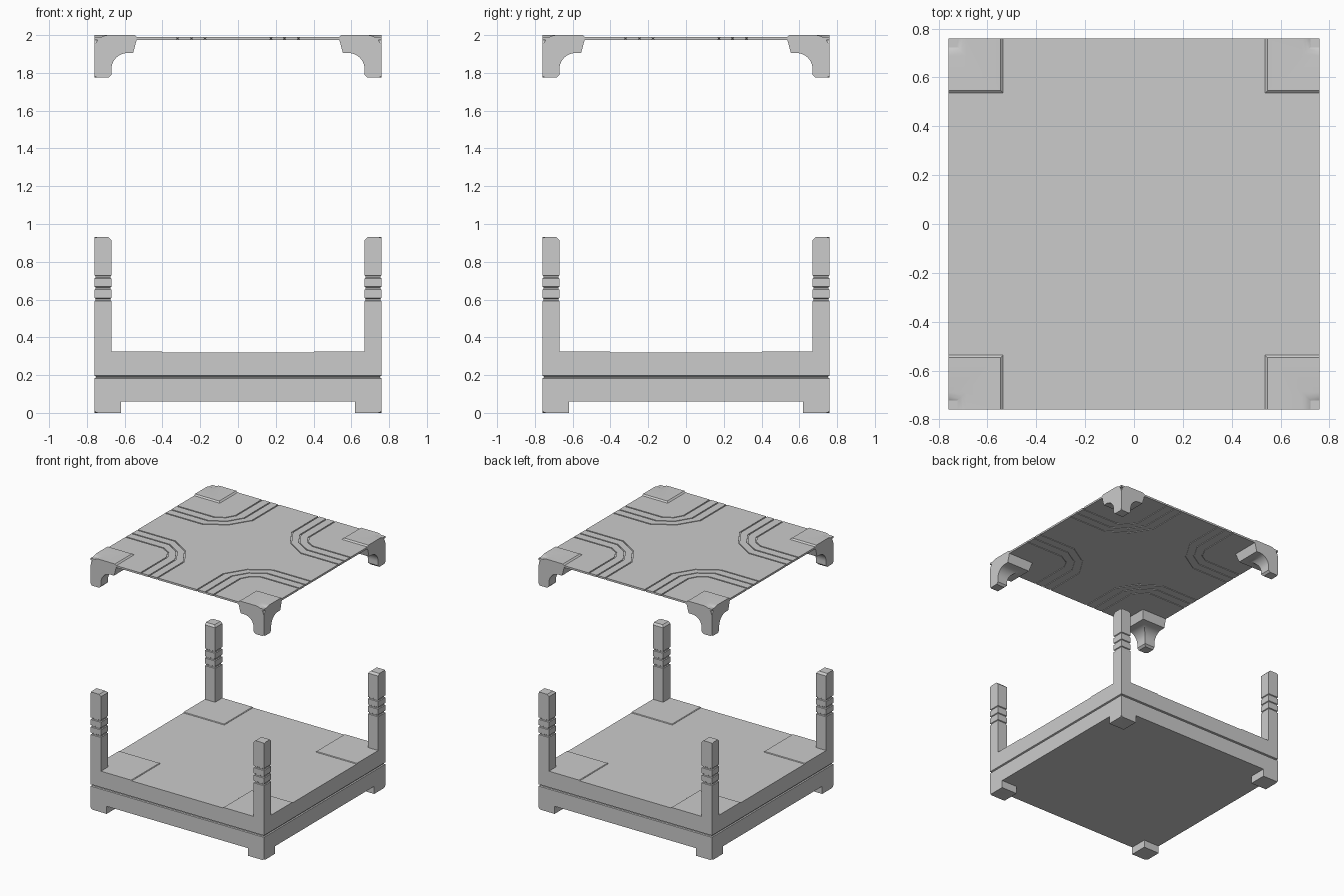
import bpy, bmesh, math

if "Cube" in bpy.data.objects:
    bpy.data.objects.remove(bpy.data.objects["Cube"])

E = 0.76  # half width of the whole piece


def make(name, bm):
    bmesh.ops.recalc_face_normals(bm, faces=bm.faces[:])
    me = bpy.data.meshes.new(name)
    bm.to_mesh(me)
    bm.free()
    ob = bpy.data.objects.new(name, me)
    bpy.context.collection.objects.link(ob)
    return ob


def loft(name, rings):
    """Stack of axis-aligned squares (low, high, z)."""
    bm = bmesh.new()
    loops = [[bm.verts.new((x, y, z)) for x, y in ((a, a), (b, a), (b, b), (a, b))]
             for a, b, z in rings]
    for p, q in zip(loops, loops[1:]):
        for i in range(4):
            j = (i + 1) % 4
            bm.faces.new((p[i], p[j], q[j], q[i]))
    bm.faces.new(loops[0])
    bm.faces.new(loops[-1])
    return make(name, bm)


def activate(ob):
    bpy.ops.object.select_all(action='DESELECT')
    bpy.context.view_layer.objects.active = ob
    ob.select_set(True)


def cut(ob, cutter):
    cutter.hide_render = True
    m = ob.modifiers.new("cut", 'BOOLEAN')
    m.operation, m.solver, m.object = 'DIFFERENCE', 'EXACT', cutter
    activate(ob)
    bpy.ops.object.modifier_apply(modifier=m.name)
    bpy.data.objects.remove(cutter)


def notch(ob, z, r, up):
    """Rounded valley cut into the outer corner at height z."""
    s = 1 if up else -1
    rings = []
    for i in range(9):
        a = math.pi / 2 * i / 8
        rings.append((E - r + r * math.cos(a), E + .05, z - s * r + s * r * math.sin(a)))
    rings.append((E - r, E + .05, z + s * .02))
    cut(ob, loft("notch_cutter", rings))


def four(ob):
    m = ob.modifiers.new("corners", 'MIRROR')
    m.use_axis = (True, True, False)
    m.use_mirror_merge = False
    activate(ob)
    bpy.ops.object.modifier_apply(modifier=m.name)
    bpy.ops.object.shade_smooth_by_angle(angle=math.radians(30))


# base slab with a groove round its sides
g = .008
loft("base_slab", [(-E, E, .06), (-E, E, .183), (-E + g, E - g, .187),
                   (-E + g, E - g, .193), (-E, E, .197), (-E, E, .32)])

# raised floor panels in the corners
four(loft("floor_panel", [(.40, E, .315), (.40, E, .321), (.405, E, .325)]))

# feet
foot = loft("foot", [(.62, E, 0), (.62, E, .06)])
notch(foot, 0, .02, False)
four(foot)

# posts with three grooves each
lo = .67
rings = [(lo, E, .32)]
for z in (.60, .66, .72):
    rings += [(lo, E, z - .008), (lo + .006, E - .006, z - .004),
              (lo + .006, E - .006, z + .004), (lo, E, z + .008)]
rings += [(lo, E, .915), (lo + .015, E, .93)]
post = loft("post", rings)
notch(post, .93, .015, True)
four(post)

# lid corner brackets with a concave inner flank
rings = [(.685, E, 1.775), (.67, E, 1.79)]
for i in range(11):
    a = math.pi / 2 * i / 10
    rings.append((.585 + .085 * math.cos(a), E, 1.82 + .085 * math.sin(a)))
rings += [(.555, E, 1.906), (.533, E, 1.988), (.547, E, 2.0)]
bracket = loft("lid_bracket", rings)
notch(bracket, 2.0, .073, True)
notch(bracket, 1.775, .018, False)
four(bracket)

# thin lid plate
plate = loft("lid_plate", [(-E, E, 1.975), (-E, E, 1.99)])


# bent triple grooves on both faces of the lid
def path(a):
    m = .6 * a + .168
    return [(a, .8), (a, .43), (m, m), (.43, a), (.8, a)]


bm = bmesh.new()
for a in (.175, .246, .32):
    outline = path(a - .005) + path(a + .005)[::-1]
    for sx in (1, -1):
        for sy in (1, -1):
            for z0, z1 in ((1.985, 2.0), (1.965, 1.98)):
                lows = [bm.verts.new((x * sx, y * sy, z0)) for x, y in outline]
                tops = [bm.verts.new((x * sx, y * sy, z1)) for x, y in outline]
                n = len(outline)
                for i in range(n):
                    j = (i + 1) % n
                    bm.faces.new((lows[i], lows[j], tops[j], tops[i]))
                bm.faces.new(lows)
                bm.faces.new(tops)
cut(plate, make("groove_cutter", bm))
